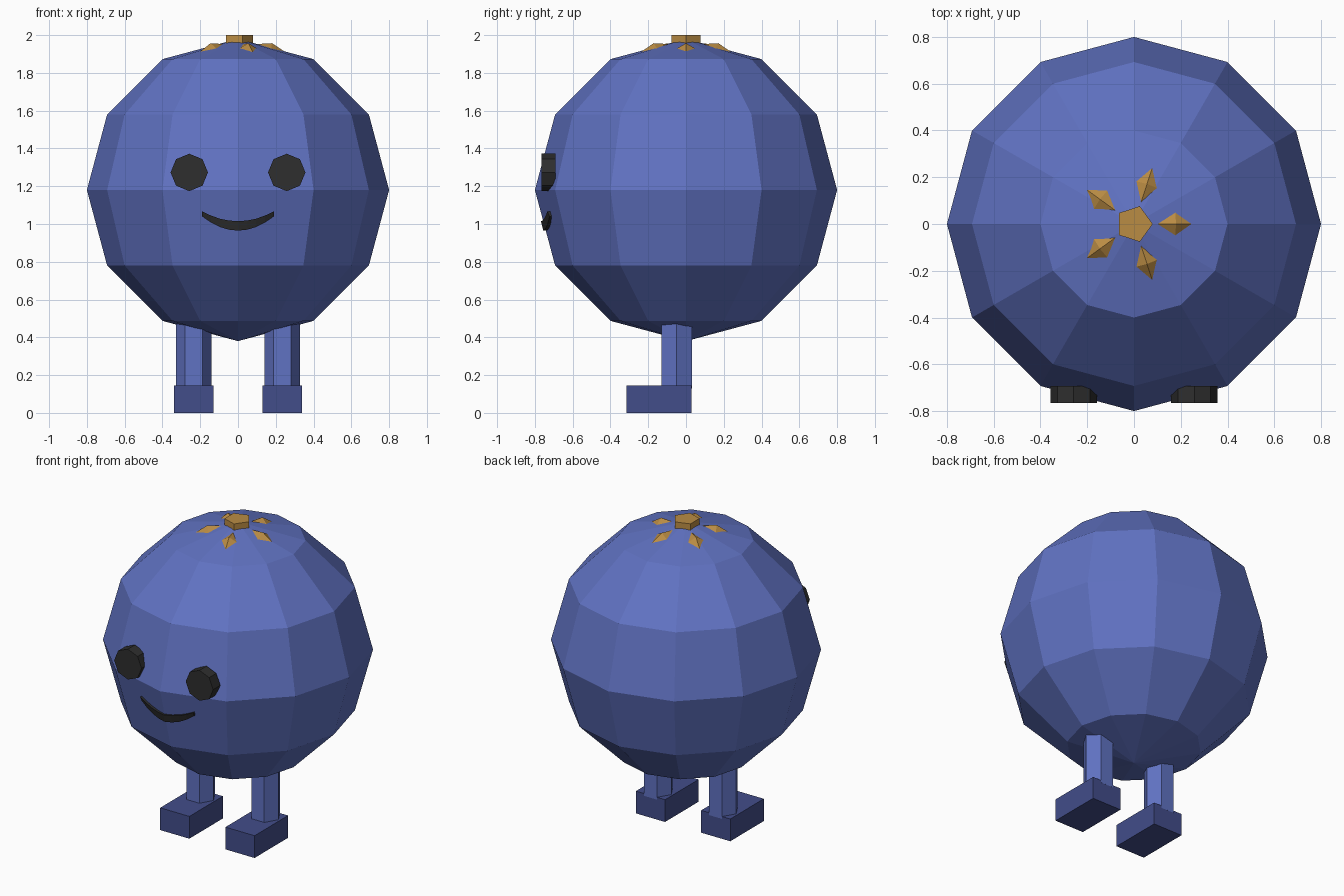
import bpy, bmesh, math
from mathutils import Matrix, Vector

if "Cube" in bpy.data.objects:
    bpy.data.objects.remove(bpy.data.objects["Cube"])


def material(name, r, g, b):
    m = bpy.data.materials.new(name)
    lin = [((c / 255 + 0.055) / 1.055) ** 2.4 for c in (r, g, b)]
    m.diffuse_color = (*lin, 1)
    m.use_nodes = True
    m.node_tree.nodes["Principled BSDF"].inputs["Base Color"].default_value = m.diffuse_color
    return m


BLUE = material("berry blue", 96, 114, 194)
NAVY = material("dark blue", 66, 77, 138)
GOLD = material("golden brown", 186, 140, 68)
BLACK = material("soft black", 46, 46, 46)


def finish(bm, name, mat):
    bmesh.ops.recalc_face_normals(bm, faces=bm.faces)
    me = bpy.data.meshes.new(name)
    bm.to_mesh(me)
    bm.free()
    me.materials.append(mat)
    ob = bpy.data.objects.new(name, me)
    bpy.context.collection.objects.link(ob)
    return ob


def prism(name, mat, sides, radius, bottom, axis):
    """Regular prism with its first corner on +x, extruded from bottom along axis."""
    bm = bmesh.new()
    axis = Vector(axis)
    up = axis.normalized()
    u = Vector((1, 0, 0))
    v = up.cross(u)
    ring = []
    for i in range(sides):
        a = math.tau * i / sides
        ring.append(Vector(bottom) + radius * (u * math.cos(a) + v * math.sin(a)))
    low = [bm.verts.new(p) for p in ring]
    high = [bm.verts.new(p + axis) for p in ring]
    bm.faces.new(low)
    bm.faces.new(high)
    for i in range(sides):
        j = (i + 1) % sides
        bm.faces.new((low[i], low[j], high[j], high[i]))
    return finish(bm, name, mat)


def box(name, mat, lo, hi):
    bm = bmesh.new()
    lo, hi = Vector(lo), Vector(hi)
    bmesh.ops.create_cube(bm, size=1)
    for v in bm.verts:
        v.co = Vector([(lo[i] + hi[i]) / 2 + v.co[i] * (hi[i] - lo[i]) for i in range(3)])
    return finish(bm, name, mat)


# Faceted round body
bm = bmesh.new()
bmesh.ops.create_uvsphere(bm, u_segments=12, v_segments=6, radius=0.8,
                          matrix=Matrix.Translation((0, 0, 1.18)))
finish(bm, "body", BLUE)

# Legs, feet and eyes on both sides
for side, s in (("left", -1), ("right", 1)):
    prism(side + "_leg", BLUE, 6, 0.093, (s * 0.234, -0.05, 0.13), (0, 0, 0.4))
    x0, x1 = sorted((s * 0.13, s * 0.34))
    box(side + "_foot", NAVY, (x0, -0.315, 0), (x1, 0.03, 0.145))
    prism(side + "_eye", BLACK, 8, 0.099, (s * 0.258, -0.692, 1.273), (0, -0.073, 0))

# Smile: a crescent band wrapped around the front
bm = bmesh.new()
rows = []
N = 8
for i in range(N + 1):
    t = 2 * i / N - 1
    x = 0.19 * t
    top = 1.015 + 0.052 * t * t
    low = 0.965 + 0.075 * t * t
    front = -0.768 + 0.034 * abs(t)
    rows.append([bm.verts.new(p) for p in (
        (x, front, top), (x, front + 0.012, low),
        (x, front + 0.05, low), (x, front + 0.05, top))])
for a, b in zip(rows, rows[1:]):
    for k in range(4):
        m = (k + 1) % 4
        bm.faces.new((a[k], a[m], b[m], b[k]))
bm.faces.new(rows[0])
bm.faces.new(rows[-1])
finish(bm, "mouth", BLACK)

# Pentagonal stem button on top
prism("crown_button", GOLD, 5, 0.08, (0, 0, 1.94), (0, 0, 0.06))

# Five pointed crown leaves, each a low kite-shaped pyramid
for i in range(5):
    bm = bmesh.new()
    rot = Matrix.Rotation(math.tau * i / 5, 3, 'Z')
    kite = [(0.085, 0, 1.952), (0.175, -0.068, 1.918), (0.255, 0, 1.908), (0.175, 0.068, 1.918)]
    rim = [bm.verts.new(rot @ Vector(p)) for p in kite]
    peak = bm.verts.new(rot @ Vector((0.18, 0, 1.957)))
    base = bm.verts.new(rot @ Vector((0.175, 0, 1.9)))
    for k in range(4):
        n = (k + 1) % 4
        bm.faces.new((rim[k], rim[n], peak))
        bm.faces.new((rim[n], rim[k], base))
    finish(bm, f"crown_leaf_{i + 1}", GOLD)
